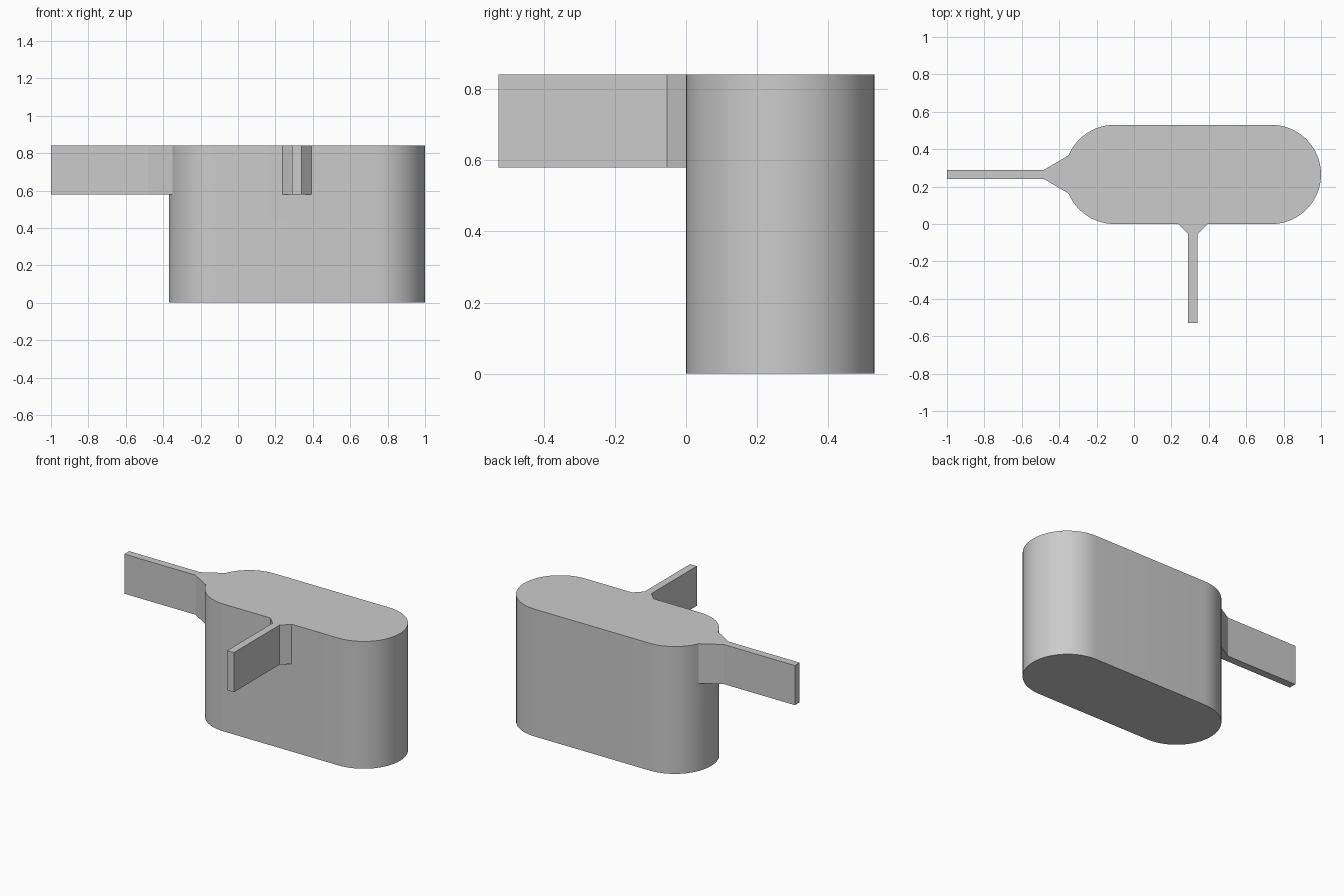
import bpy
import bmesh
from math import cos, sin, pi, radians

cube = bpy.data.objects.get("Cube")
if cube:
    bpy.data.objects.remove(cube, do_unlink=True)

TOP = 0.842       # shared top of body and tabs
TAB_BOTTOM = 0.58
RADIUS = 0.265    # rounded ends of the body
LEFT_X, RIGHT_X, MID_Y = -0.105, 0.735, 0.265

grey = bpy.data.materials.new("light_grey")
grey.use_nodes = True
colour = (0.6, 0.6, 0.6, 1)
grey.diffuse_color = colour
grey.node_tree.nodes["Principled BSDF"].inputs["Base Color"].default_value = colour


def prism(name, outline, bottom, top):
    """Extrude a flat counter-clockwise outline from bottom to top."""
    bm = bmesh.new()
    face = bm.faces.new([bm.verts.new((x, y, bottom)) for x, y in outline])
    new = bmesh.ops.extrude_face_region(bm, geom=[face])["geom"]
    verts = [v for v in new if isinstance(v, bmesh.types.BMVert)]
    bmesh.ops.translate(bm, verts=verts, vec=(0, 0, top - bottom))
    bmesh.ops.recalc_face_normals(bm, faces=bm.faces)
    mesh = bpy.data.meshes.new(name)
    bm.to_mesh(mesh)
    bm.free()
    mesh.materials.append(grey)
    obj = bpy.data.objects.new(name, mesh)
    bpy.context.collection.objects.link(obj)
    return obj


def arc(cx, start, steps=32):
    angles = [start + pi * i / steps for i in range(steps + 1)]
    return [(cx + RADIUS * cos(a), MID_Y + RADIUS * sin(a)) for a in angles]


# Body with two round ends
body = prism("body", arc(RIGHT_X, -pi / 2) + arc(LEFT_X, pi / 2), 0, TOP)

# Side tab: thin plate that flares where it meets the round end
half = [(-1, 0.025), (-0.48, 0.025), (-0.348, 0.103), (-0.2, 0.103)]
side = [(x, MID_Y - w) for x, w in half] + [(x, MID_Y + w) for x, w in reversed(half)]
side_tab = prism("side_tab", side, TAB_BOTTOM, TOP)

# Front tab: thin plate with a chamfered foot on the flat wall
half = [(-0.528, 0.025), (-0.053, 0.025), (0, 0.078), (0.1, 0.078)]
front = [(0.315 + w, y) for y, w in half] + [(0.315 - w, y) for y, w in reversed(half)]
front_tab = prism("front_tab", front, TAB_BOTTOM, TOP)

# Fuse the tabs into the body
bpy.context.view_layer.objects.active = body
body.select_set(True)
for tab in (side_tab, front_tab):
    mod = body.modifiers.new("fuse_" + tab.name, "BOOLEAN")
    mod.operation = "UNION"
    mod.solver = "EXACT"
    mod.object = tab
    bpy.ops.object.modifier_apply(modifier=mod.name)
    bpy.data.objects.remove(tab, do_unlink=True)
body.name = "body_with_tabs"

bpy.ops.object.shade_smooth_by_angle(angle=radians(20))
